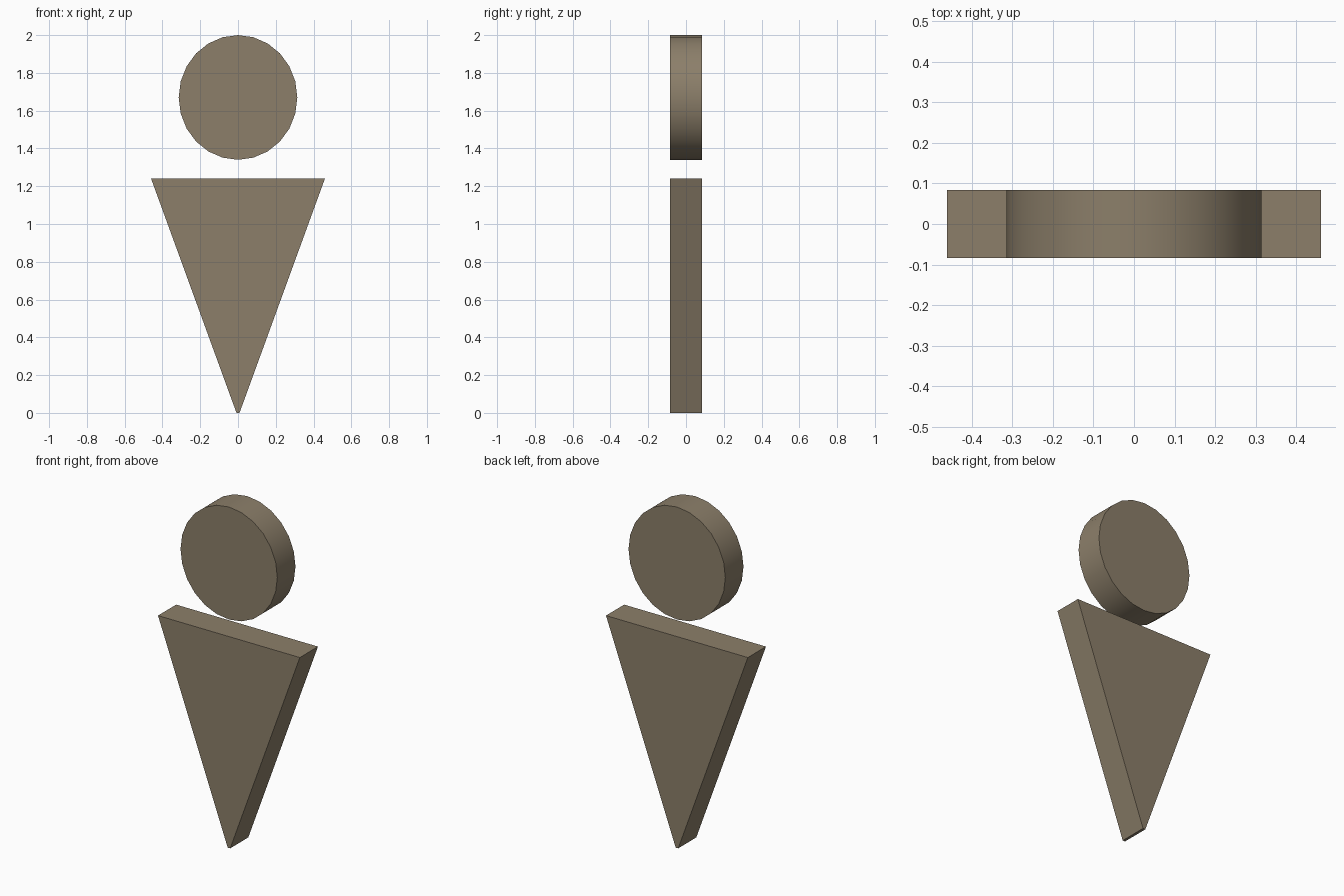
import bpy, bmesh
from math import cos, sin, tau

cube = bpy.data.objects.get("Cube")
if cube:
    bpy.data.objects.remove(cube)

HALF_DEPTH = 0.084
SIDES = 24

# Single warm taupe finish
taupe = bpy.data.materials.new("taupe")
taupe.use_nodes = True
colour = (0.262, 0.212, 0.144, 1)
taupe.diffuse_color = colour
taupe.node_tree.nodes["Principled BSDF"].inputs["Base Color"].default_value = colour


def plate(name, profile, smooth_rim=False):
    """Extrude an (x, z) outline through the plate depth."""
    bm = bmesh.new()
    front = bm.faces.new([bm.verts.new((x, -HALF_DEPTH, z)) for x, z in profile])
    result = bmesh.ops.extrude_face_region(bm, geom=[front], use_keep_orig=True)
    moved = [v for v in result["geom"] if isinstance(v, bmesh.types.BMVert)]
    bmesh.ops.translate(bm, verts=moved, vec=(0, 2 * HALF_DEPTH, 0))
    bmesh.ops.recalc_face_normals(bm, faces=bm.faces)
    # Curved rim shades smoothly between crisp front and back edges
    for face in bm.faces:
        face.smooth = smooth_rim and abs(face.normal.y) < 0.5
    for edge in bm.edges:
        if edge.calc_face_angle(0) > 0.6:
            edge.smooth = False
    mesh = bpy.data.meshes.new(name)
    bm.to_mesh(mesh)
    bm.free()
    mesh.materials.append(taupe)
    obj = bpy.data.objects.new(name, mesh)
    bpy.context.collection.objects.link(obj)
    return obj


# Round head, slightly taller than wide
plate("head_disc", [(0.314 * cos(tau * i / SIDES), 1.67 + 0.33 * sin(tau * i / SIDES))
                    for i in range(SIDES)], smooth_rim=True)

# Tapered body with a narrow blunt tip
plate("body_wedge", [(-0.008, 0), (0.008, 0), (0.46, 1.24), (-0.46, 1.24)])
